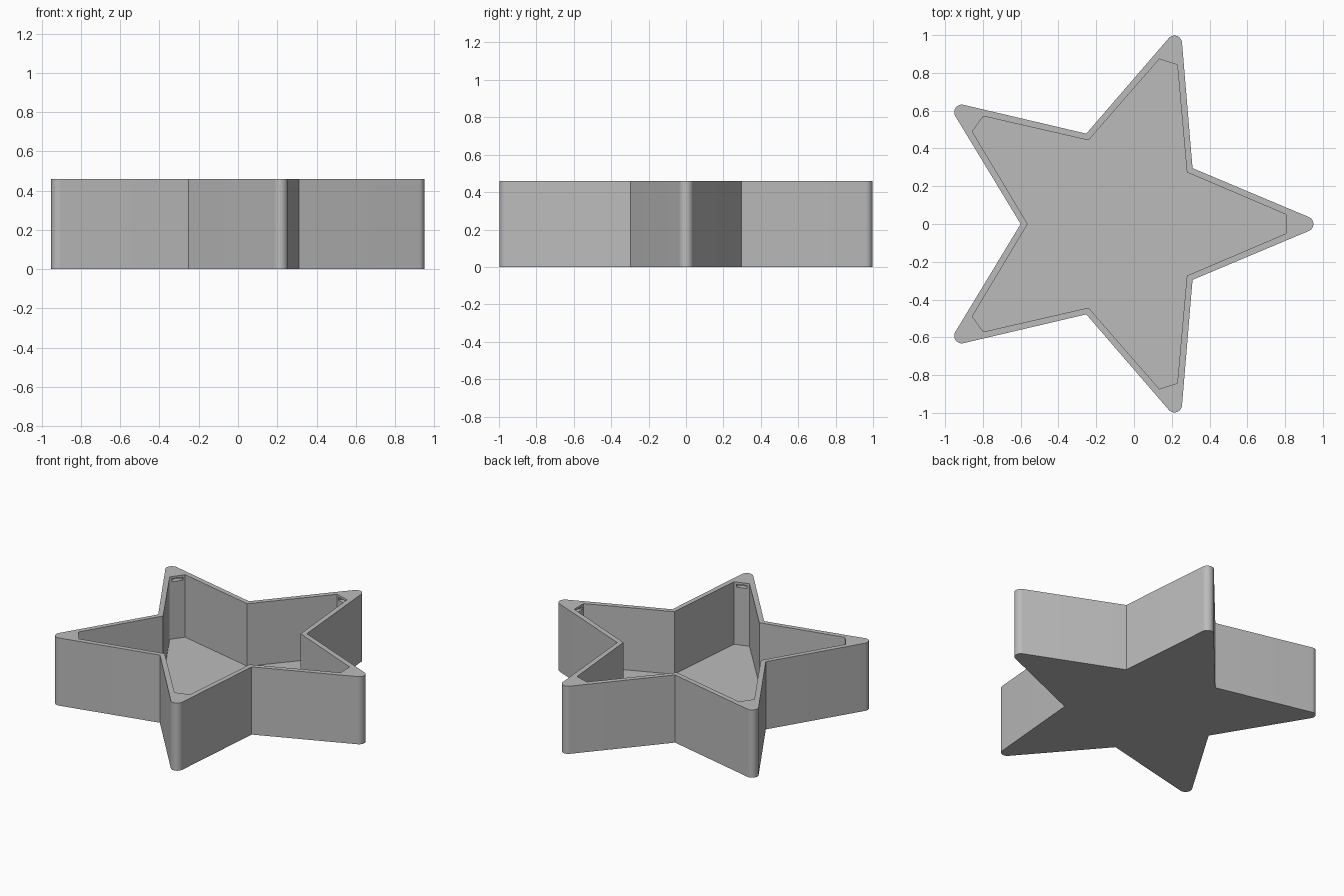
import bpy, bmesh, math
from mathutils import Matrix, Vector

if "Cube" in bpy.data.objects:
    bpy.data.objects.remove(bpy.data.objects["Cube"])

CX = -0.097            # star centre
HEIGHT, FLOOR = 0.46, 0.035
NOTCH_OUT, NOTCH_IN = 0.503, 0.466

grey = bpy.data.materials.new("plain grey")
grey.diffuse_color = (0.5, 0.5, 0.5, 1)
grey.use_nodes = True
grey.node_tree.nodes["Principled BSDF"].inputs["Base Color"].default_value = grey.diffuse_color


def star(arm, notch):
    """Repeat one arm's tip points five times, with a notch after each."""
    pts = []
    for k in range(5):
        turn = Matrix.Rotation(math.radians(72 * k), 2)
        a = math.radians(36)
        for p in arm + [(notch * math.cos(a), notch * math.sin(a))]:
            pts.append(turn @ Vector(p) + Vector((CX, 0)))
    return pts


def prism(name, pts, z0, z1):
    """Straight extrusion of a flat outline."""
    bm = bmesh.new()
    face = bm.faces.new([bm.verts.new((p[0], p[1], z0)) for p in pts])
    res = bmesh.ops.extrude_face_region(bm, geom=[face])
    top = [v for v in res["geom"] if isinstance(v, bmesh.types.BMVert)]
    bmesh.ops.translate(bm, verts=top, vec=(0, 0, z1 - z0))
    bmesh.ops.recalc_face_normals(bm, faces=bm.faces)
    mesh = bpy.data.meshes.new(name)
    bm.to_mesh(mesh)
    bm.free()
    mesh.materials.append(grey)
    ob = bpy.data.objects.new(name, mesh)
    bpy.context.collection.objects.link(ob)
    return ob


def cut(target, cutter):
    """Subtract the cutter and remove it."""
    mod = target.modifiers.new("cut", 'BOOLEAN')
    mod.operation, mod.solver, mod.object = 'DIFFERENCE', 'EXACT', cutter
    cutter.hide_render = True
    bpy.ops.object.select_all(action='DESELECT')
    bpy.context.view_layer.objects.active = target
    target.select_set(True)
    bpy.ops.object.modifier_apply(modifier=mod.name)
    bpy.data.objects.remove(cutter)


# Outer body with rounded arm tips
arc = [math.radians(67.2 * (i / 8 - 1)) for i in range(17)]
tip = [(1.007 + 0.04 * math.cos(a), 0.04 * math.sin(a)) for a in arc]
tray = prism("star_tray", star(tip, NOTCH_OUT), 0, HEIGHT)

# Hollow inside with blunt arm tips
cut(tray, prism("hollow", star([(0.902, -0.05), (0.902, 0.05)], NOTCH_IN),
                FLOOR, HEIGHT + 0.1))

# Small slot under the rim in each tip
for k in range(5):
    turn = Matrix.Rotation(math.radians(72 * k), 2)
    slot = [turn @ Vector(p) + Vector((CX, 0)) for p in
            [(0.88, -0.035), (0.92, -0.035), (0.94, 0), (0.92, 0.035), (0.88, 0.035)]]
    cut(tray, prism("slot", slot, HEIGHT - 0.035, HEIGHT - 0.015))

# Smooth the rounded tips, keep the corners sharp
bpy.ops.object.shade_smooth_by_angle(angle=math.radians(20))
